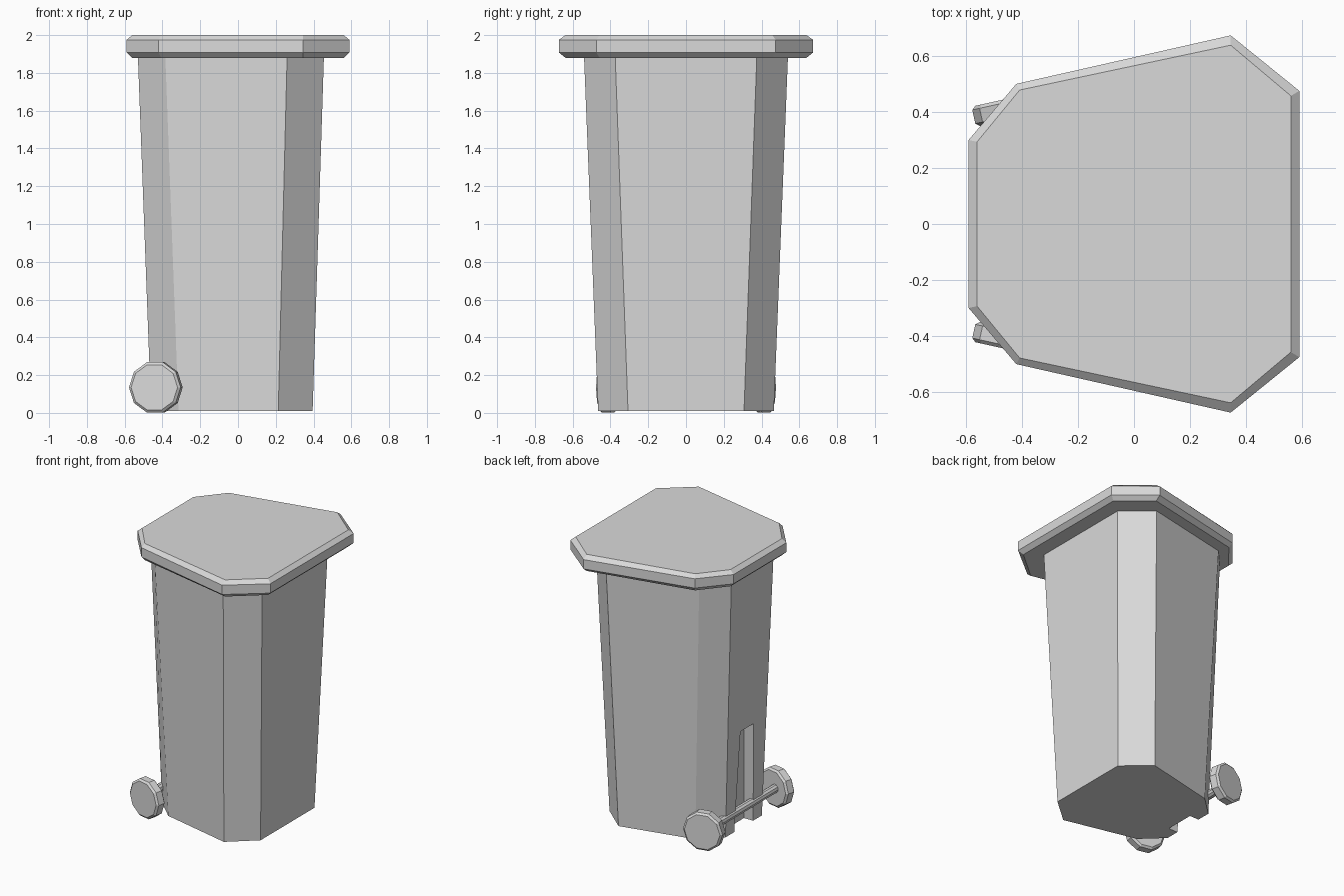
import bpy, bmesh, math
from mathutils import Matrix, Vector

if "Cube" in bpy.data.objects:
    bpy.data.objects.remove(bpy.data.objects["Cube"], do_unlink=True)

grey = bpy.data.materials.new("plain_grey")
grey.use_nodes = True
grey.diffuse_color = (0.7, 0.7, 0.7, 1)
grey.node_tree.nodes["Principled BSDF"].inputs["Base Color"].default_value = (0.7, 0.7, 0.7, 1)


def loft(name, rings):
    """Closed solid through rings of points, each given as (outline, height)."""
    bm = bmesh.new()
    loops = [[bm.verts.new((x, y, z)) for x, y in pts] for pts, z in rings]
    n = len(loops[0])
    for a, b in zip(loops, loops[1:]):
        for i in range(n):
            j = (i + 1) % n
            bm.faces.new((a[i], a[j], b[j], b[i]))
    bm.faces.new(loops[0][::-1])
    bm.faces.new(loops[-1])
    bmesh.ops.recalc_face_normals(bm, faces=bm.faces)
    mesh = bpy.data.meshes.new(name)
    bm.to_mesh(mesh)
    bm.free()
    mesh.materials.append(grey)
    obj = bpy.data.objects.new(name, mesh)
    bpy.context.collection.objects.link(obj)
    return obj


def mirrored(half):
    return half + [(x, -y) for x, y in reversed(half)]


def polygon(radius, sides):
    return [(radius * math.cos(math.tau * i / sides),
             radius * math.sin(math.tau * i / sides)) for i in range(sides)]


# Lid: eight-sided slab with bevelled rims
lid_outer = mirrored([(0.59, 0.475), (0.345, 0.673), (-0.42, 0.50), (-0.59, 0.30)])
lid_inner = mirrored([(0.56, 0.457), (0.345, 0.638), (-0.408, 0.478), (-0.56, 0.293)])
loft("lid", [(lid_inner, 1.88), (lid_outer, 1.908),
             (lid_outer, 1.975), (lid_inner, 2.0)])

# Body: tapered tub
tub_bottom = mirrored([(0.395, 0.307), (0.213, 0.465), (-0.315, 0.344), (-0.46, 0.207)])
tub_top = mirrored([(0.455, 0.375), (0.26, 0.54), (-0.385, 0.40), (-0.53, 0.24)])
body = loft("body", [(tub_bottom, 0.01), (tub_top, 1.89)])

# Tapered recess up the back of the tub, open at the bottom
cutter = loft("recess_cutter", [
    (mirrored([(-0.385, 0.11), (-0.65, 0.11)]), -0.05),
    (mirrored([(-0.412, 0.075), (-0.65, 0.075)]), 0.73)])
cutter.hide_render = True
cut = body.modifiers.new("recess", 'BOOLEAN')
cut.operation = 'DIFFERENCE'
cut.solver = 'EXACT'
cut.object = cutter
bpy.context.view_layer.objects.active = body
bpy.ops.object.modifier_apply(modifier=cut.name)
bpy.data.objects.remove(cutter, do_unlink=True)

# Wheels: ten-sided, toed in to follow the slanted sides
rim, hub = polygon(0.14, 10), polygon(0.126, 10)
up = Vector((0, 0, 1))
for side, name in ((-1, "front_wheel"), (1, "rear_wheel")):
    wheel = loft(name, [(hub, -0.037), (rim, -0.025), (rim, 0.025), (hub, 0.037)])
    axis = Vector((-0.217, side * 0.976, 0)).normalized()
    turn = Matrix((up.cross(axis), up, axis)).transposed().to_4x4()
    wheel.data.transform(Matrix.Translation((-0.435, side * 0.413, 0.135)) @ turn)

# Axle between the wheels
axle_ring = polygon(0.03, 10)
axle = loft("axle", [(axle_ring, -0.40), (axle_ring, 0.40)])
axle.data.transform(Matrix.Translation((-0.45, 0, 0.14)) @ Matrix.Rotation(math.pi / 2, 4, 'X'))
